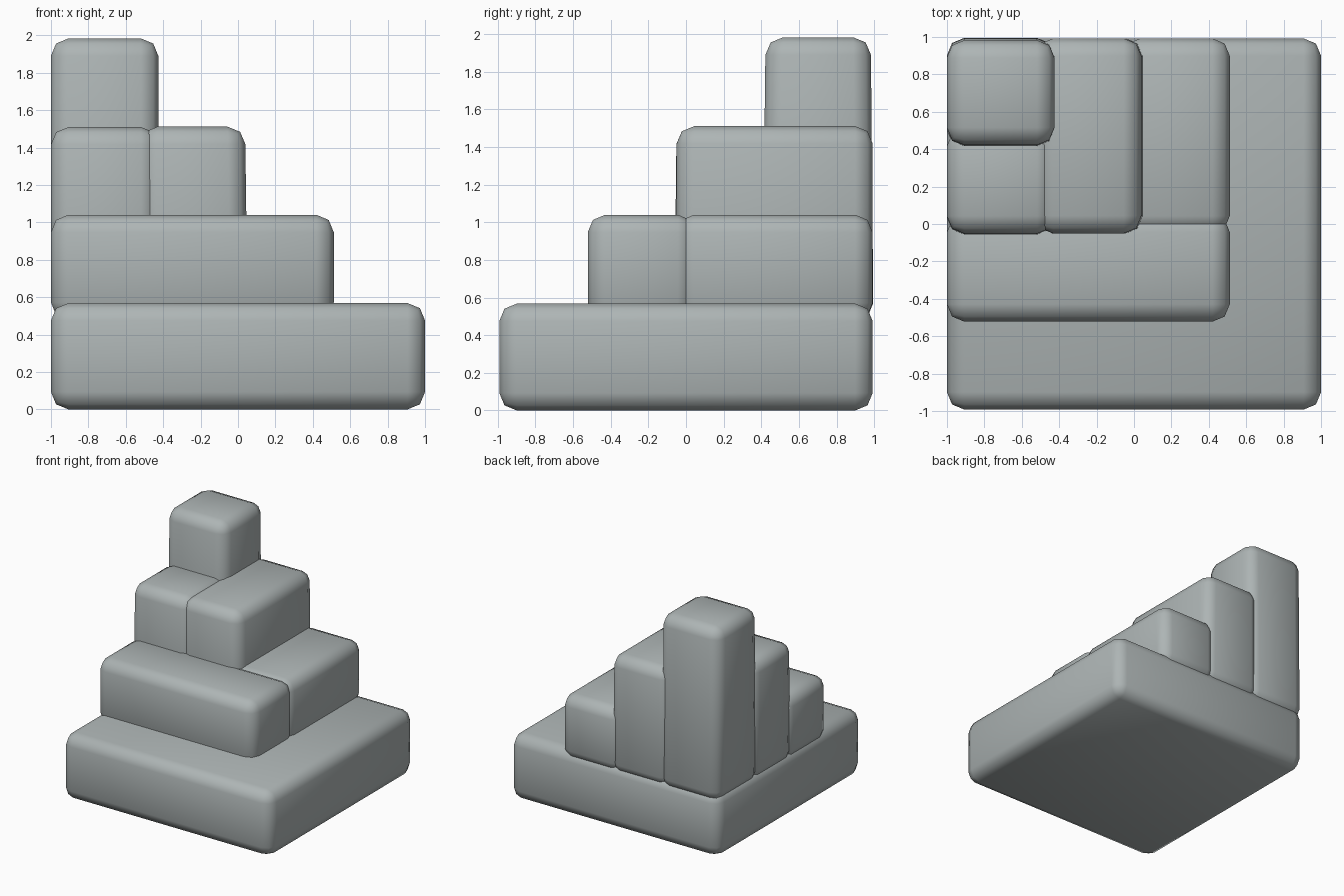
import bpy, bmesh

if "Cube" in bpy.data.objects:
    bpy.data.objects.remove(bpy.data.objects["Cube"])

stone = bpy.data.materials.new("grey_stone")
stone.diffuse_color = (0.42, 0.46, 0.46, 1)
stone.use_nodes = True
stone.node_tree.nodes["Principled BSDF"].inputs["Base Color"].default_value = stone.diffuse_color


def block(name, x, y, z, tx=(0, 0), ty=(0, 0), r=0.093):
    """Rounded block; tx / ty pull the top edges inward for a slight taper."""
    bm = bmesh.new()
    bmesh.ops.create_cube(bm, size=1)
    for v in bm.verts:
        i, j, k = (int(c > 0) for c in v.co)
        inward_x = tx[i] * (1 - 2 * i) * k
        inward_y = ty[j] * (1 - 2 * j) * k
        v.co = (x[i] + inward_x, y[j] + inward_y, z[k])
    bmesh.ops.bevel(bm, geom=bm.edges[:], offset=r, segments=2, profile=0.5,
                    affect='EDGES', clamp_overlap=True)
    for f in bm.faces:
        f.smooth = True
    me = bpy.data.meshes.new(name)
    bm.to_mesh(me)
    bm.free()
    me.materials.append(stone)
    ob = bpy.data.objects.new(name, me)
    bpy.context.collection.objects.link(ob)
    return ob


BOTTOM = 0.478  # upper blocks sink slightly into the base

# wide base slab
block("base_slab", (-1, 1), (-0.992, 0.992), (0, 0.568))

# lowest step: front and right-hand blocks
block("low_step_front", (-1, 0.512), (-0.522, 0.05), (BOTTOM, 1.04))
block("low_step_right", (-0.06, 0.512), (-0.05, 0.992), (BOTTOM, 1.04))

# middle step: left and right-hand blocks
block("middle_step_left", (-1, -0.425), (-0.062, 0.51), (BOTTOM, 1.509),
      ty=(0.012, 0))
block("middle_step_right", (-0.525, 0.052), (-0.055, 0.992), (BOTTOM, 1.511),
      tx=(0, 0.014), ty=(0.006, 0))

# tall corner column
block("corner_column", (-1, -0.426), (0.405, 0.996), (BOTTOM, 1.983),
      ty=(0.018, 0.014))
